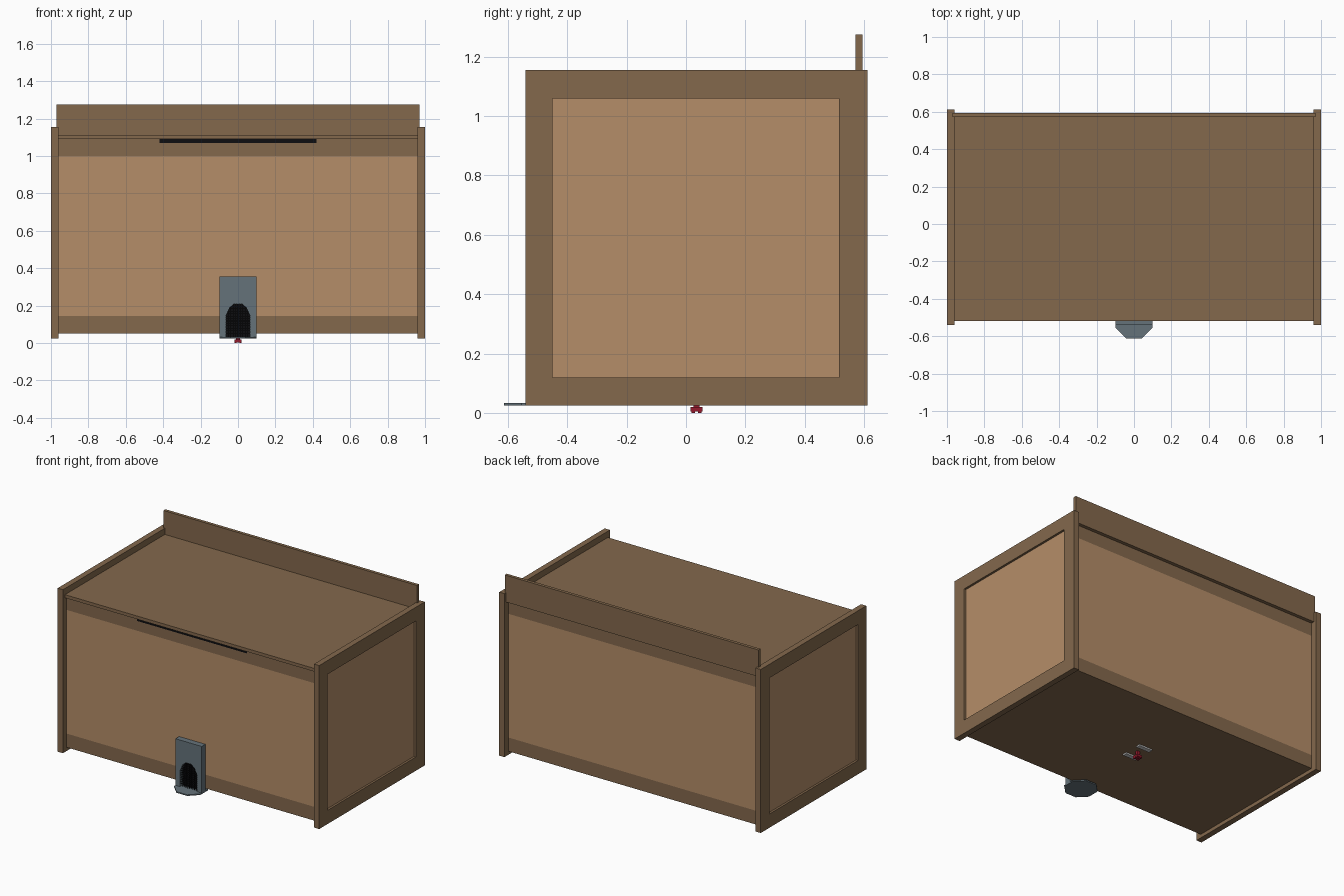
import bpy, math

if "Cube" in bpy.data.objects:
    bpy.data.objects.remove(bpy.data.objects["Cube"])

def mat(name, rgb):
    m = bpy.data.materials.new(name)
    m.diffuse_color = (*rgb, 1)
    m.use_nodes = True
    m.node_tree.nodes["Principled BSDF"].inputs["Base Color"].default_value = m.diffuse_color
    return m

DARK = mat("dark_wood", (0.23, 0.14, 0.073))
LIGHT = mat("light_wood", (0.46, 0.27, 0.14))
STEEL = mat("blue_grey", (0.13, 0.17, 0.195))
BLACK = mat("black", (0.004, 0.004, 0.005))
RED = mat("red", (0.3, 0.01, 0.025))
WHITE = mat("pale_grey", (0.55, 0.55, 0.55))

def mesh(name, verts, faces, m):
    me = bpy.data.meshes.new(name)
    me.from_pydata(verts, [], faces)
    me.materials.append(m)
    ob = bpy.data.objects.new(name, me)
    bpy.context.collection.objects.link(ob)
    return ob

def prism(name, bottom, top, m):
    n = len(bottom)
    faces = [list(range(n))[::-1], list(range(n, 2 * n))]
    faces += [[i, (i + 1) % n, n + (i + 1) % n, n + i] for i in range(n)]
    return mesh(name, bottom + top, faces, m)

def box(name, x0, x1, y0, y1, z0, z1, m):
    base = [(x0, y0), (x1, y0), (x1, y1), (x0, y1)]
    return prism(name, [(x, y, z0) for x, y in base], [(x, y, z1) for x, y in base], m)

def front_prism(name, pts, y0, y1, m):
    # outline in x-z, counter-clockwise seen from the front
    return prism(name, [(x, y1, z) for x, z in pts][::-1], [(x, y0, z) for x, z in pts][::-1], m)

# Box body: floor, lid, and front and back walls with dark bands
F, B = -0.50, 0.57
box("floor", -0.96, 0.96, F + 0.02, B - 0.02, 0.05, 0.07, DARK)
box("lid", -0.96, 0.96, -0.518, 0.594, 1.09, 1.112, DARK)
for side, y0, y1 in (("front", F, F + 0.02), ("back", B - 0.02, B)):
    box(side + "_bottom_band", -0.96, 0.96, y0, y1, 0.05, 0.145, DARK)
    box(side + "_panel", -0.96, 0.96, y0, y1, 0.145, 1.0, LIGHT)
    box(side + "_top_band", -0.96, 0.96, y0, y1, 1.0, 1.09, DARK)
box("backboard", -0.97, 0.97, 0.572, 0.594, 1.112, 1.275, DARK)
box("front_slot", -0.42, 0.42, F - 0.004, F, 1.07, 1.09, BLACK)

# Framed sides with a recessed panel
for side, s in (("left", -1), ("right", 1)):
    x0, x1 = sorted((0.96 * s, s))
    for nm, a, b in (("bottom", 0.025, 0.12), ("top", 1.06, 1.155)):
        box(f"{side}_{nm}_rail", x0, x1, -0.541, 0.612, a, b, DARK)
    for nm, a, b in (("front", -0.541, -0.45), ("back", 0.515, 0.612)):
        box(f"{side}_{nm}_stile", x0, x1, a, b, 0.12, 1.06, DARK)
    x0, x1 = sorted((0.96 * s, 0.985 * s))
    box(side + "_panel", x0, x1, -0.45, 0.515, 0.12, 1.06, LIGHT)

# Small hatch with an arched opening and an octagonal step
arch = [(0.065, 0.033), (0.065, 0.145), (0.045, 0.19), (0.02, 0.21),
        (-0.02, 0.21), (-0.045, 0.19), (-0.065, 0.145), (-0.065, 0.033)]
outline = [(0.1, 0.033), (0.1, 0.355), (-0.1, 0.355), (-0.1, 0.033)]
front_prism("hatch_frame", outline + arch[::-1], -0.54, F, STEEL)
front_prism("hatch_backing", arch, -0.515, F, BLACK)
R = 0.1 / math.cos(math.pi / 8)
octagon = [(R * math.cos(math.pi * (i + 0.5) / 4), -0.513 + R * math.sin(math.pi * (i + 0.5) / 4))
           for i in range(8)]
prism("hatch_step", [(x, y, 0.025) for x, y in octagon], [(x, y, 0.033) for x, y in octagon], STEEL)

# Grille bars inside the arch
def span(v, pts):
    for (a, b), (c, d) in zip(pts, pts[1:]):
        if min(a, c) <= v <= max(a, c) and a != c:
            return b + (d - b) * (v - a) / (c - a)
half = [(z, x) for x, z in arch[:4]]
rim = arch[1:7]
for i in range(-4, 5):
    x = i * 0.013
    box("grille_upright", x - 0.0015, x + 0.0015, -0.532, -0.529, 0.033, span(x, rim), BLACK)
for i in range(1, 13):
    z = 0.04 + i * 0.013
    w = span(z, half)
    box("grille_crossbar", -w, w, -0.534, -0.531, z - 0.0015, z + 0.0015, BLACK)

# Latch under the floor
for nm, y in (("front", -0.03), ("back", 0.10)):
    box(f"latch_{nm}_strip", -0.05, 0.05, y - 0.015, y + 0.015, 0.04, 0.05, WHITE)
box("latch_knob", -0.02, 0.02, 0.015, 0.055, 0.004, 0.02, RED)
box("latch_stem", -0.01, 0.01, 0.025, 0.045, 0.02, 0.05, RED)
for x in (-0.013, 0.013):
    for y in (0.024, 0.046):
        box("latch_foot", x - 0.006, x + 0.006, y - 0.006, y + 0.006, 0.0, 0.004, RED)
